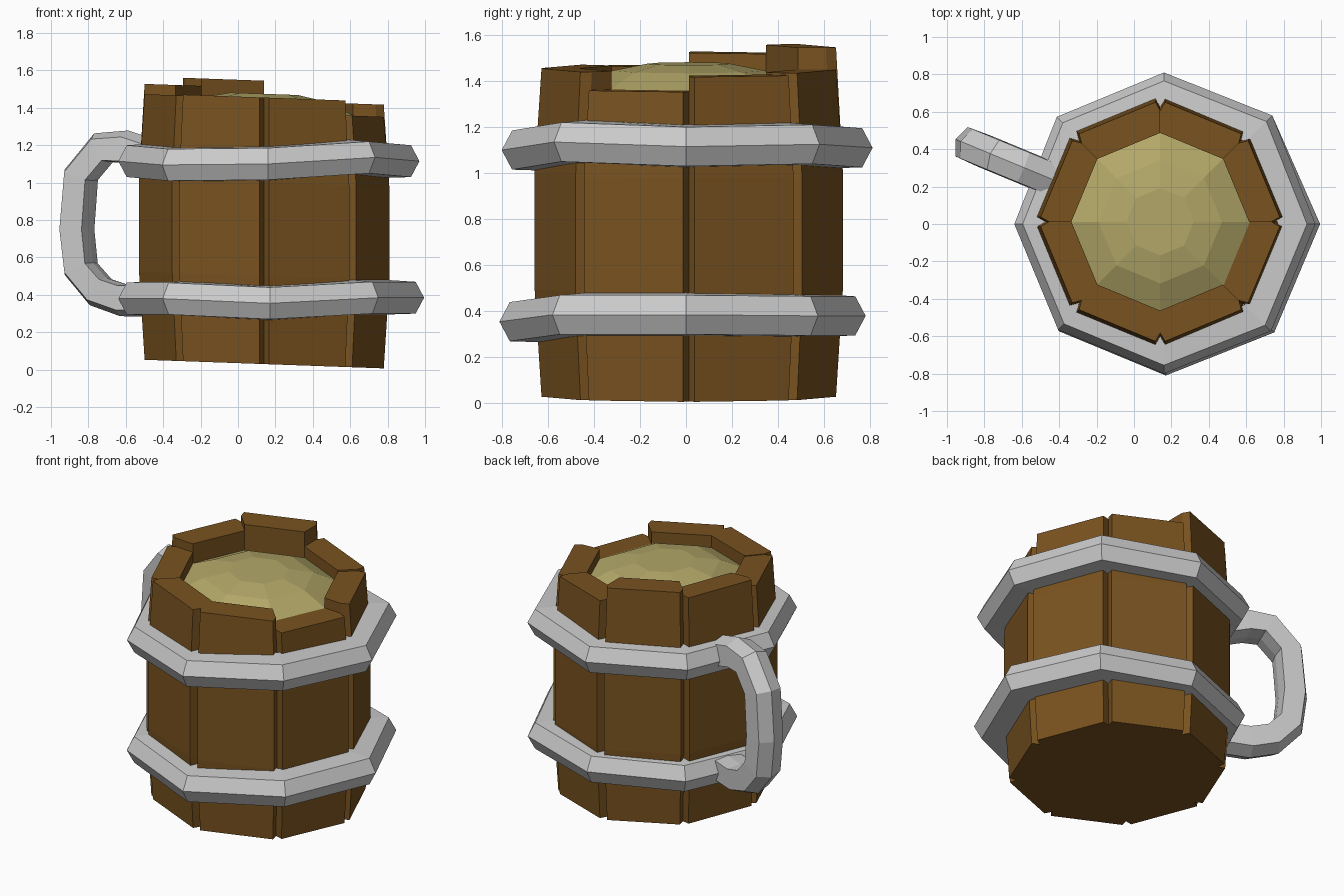
import bpy, bmesh
from math import sin, cos, radians
from mathutils import Vector

if "Cube" in bpy.data.objects:
    bpy.data.objects.remove(bpy.data.objects["Cube"])

CX, CY = 0.14, 0.012


def material(name, rgb):
    m = bpy.data.materials.new(name)
    m.diffuse_color = (*rgb, 1)
    m.use_nodes = True
    m.node_tree.nodes["Principled BSDF"].inputs["Base Color"].default_value = m.diffuse_color
    return m


wood = material("wood", (0.19, 0.085, 0.014))
ale_mat = material("ale", (0.45, 0.39, 0.14))


def polar(r, deg, z=0.0, cx=CX, cy=CY):
    return Vector((cx + r * cos(radians(deg)), cy + r * sin(radians(deg)), z))


def lean(p):
    # the barrel sits with a slight slope along x
    return Vector((p.x, p.y, p.z - 0.036 * (p.x - CX)))


def loft(name, rings, mat=None, closed=False, caps=True):
    """Skin a list of equal-length point rings."""
    bm = bmesh.new()
    vs = [[bm.verts.new(p) for p in ring] for ring in rings]
    n = len(vs[0])
    pairs = list(zip(vs, vs[1:])) + ([(vs[-1], vs[0])] if closed else [])
    for a, b in pairs:
        for i in range(n):
            j = (i + 1) % n
            bm.faces.new((a[i], a[j], b[j], b[i]))
    if caps and not closed:
        bm.faces.new(vs[0][::-1])
        bm.faces.new(vs[-1])
    bmesh.ops.recalc_face_normals(bm, faces=bm.faces)
    me = bpy.data.meshes.new(name)
    bm.to_mesh(me)
    bm.free()
    ob = bpy.data.objects.new(name, me)
    bpy.context.collection.objects.link(ob)
    if mat:
        me.materials.append(mat)
    return ob


# Staves: eight bulging planks of uneven height, split by V-shaped gaps
def stave_ring(a0, R, z):
    a1 = a0 + 45
    p0, p1 = polar(R, a0, z), polar(R, a1, z)
    d = (p1 - p0).normalized() * 0.028
    pts = [polar(0.475, a0, z), polar(R - 0.055, a0, z), p0 + d,
           p1 - d, polar(R - 0.055, a1, z), polar(0.475, a1, z)]
    return [lean(p) for p in pts]


tops = [1.44, 1.45, 1.545, 1.505, 1.45, 1.455, 1.455, 1.375]
for i, top in enumerate(tops):
    levels = [(0.65, 0.03), (0.68, 0.5), (0.68, 1.0), (0.65, top)]
    loft(f"stave_{i + 1}", [stave_ring(i * 45, R, z) for R, z in levels], wood)

# Bottom board closing the barrel
loft("bottom_board", [[lean(polar(0.475, k * 45, z)) for k in range(8)]
                      for z in (0.03, 0.1)], wood)

# Domed ale surface
loft("ale", [[lean(polar(r, k * 45, z)) for k in range(8)]
             for r, z in ((0.48, 1.25), (0.48, 1.375), (0.33, 1.445), (0.18, 1.475))],
     ale_mat)


# Hoops: uneven octagonal bands with a ridged outer face
def hoop(name, cx, heights, radii):
    section = [(-0.2, 0.095), (-0.045, 0.085), (0, 0), (-0.045, -0.085), (-0.2, -0.09)]
    rings = []
    for k in range(8):
        rings.append([polar(radii[k] + dr, k * 45, heights[k] + dz, cx, 0.0)
                      for dr, dz in section])
    loft(name, rings, closed=True)


hoop("upper_hoop", 0.16, [1.115, 1.125, 1.11, 1.12, 1.115, 1.095, 1.10, 1.135],
     [0.81, 0.82, 0.81, 0.81, 0.80, 0.80, 0.80, 0.81])
hoop("lower_hoop", 0.17, [0.385, 0.38, 0.38, 0.38, 0.38, 0.38, 0.355, 0.385],
     [0.825, 0.81, 0.78, 0.79, 0.81, 0.81, 0.81, 0.82])

# Handle: a C-shaped bar swept outward between two staves
path = [Vector(p) for p in ((0.64, 1.14), (0.80, 1.19), (0.94, 1.185), (1.07, 1.04),
                            (1.095, 0.75), (1.07, 0.54), (0.96, 0.42),
                            (0.82, 0.375), (0.64, 0.375))]
out = polar(1, 157.5, 0, 0, 0)
side = Vector((-out.y, out.x, 0))
section = [(0.055, 0.085), (0.09, 0), (0.055, -0.085),
           (-0.075, -0.09), (-0.085, 0), (-0.075, 0.09)]
rings = []
for i, p in enumerate(path):
    t = (path[min(i + 1, len(path) - 1)] - path[max(i - 1, 0)]).normalized()
    n = Vector((-t.y, t.x))
    ring = []
    for dn, ds in section:
        q = p + n * dn
        ring.append(Vector((CX, 0, q.y)) + out * q.x + side * ds)
    rings.append(ring)
loft("handle", rings)
